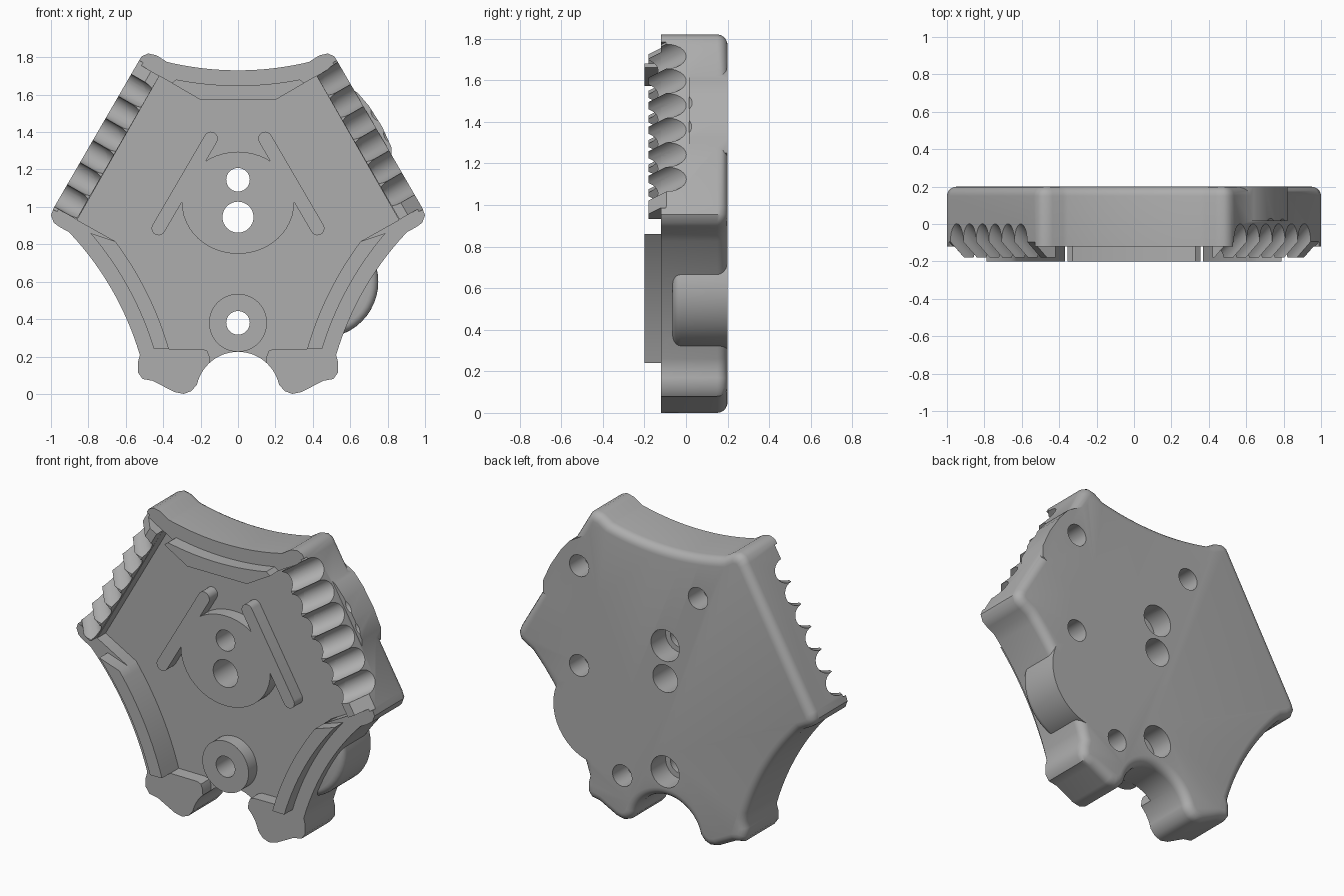
import bpy, bmesh
from math import sin, cos, pi, atan2, radians
from mathutils import Vector, Matrix

old = bpy.data.objects.get("Cube")
if old:
    bpy.data.objects.remove(old, do_unlink=True)

grey = bpy.data.materials.new("plain_grey")
grey.use_nodes = True
grey.diffuse_color = (0.42, 0.42, 0.42, 1)
grey.node_tree.nodes["Principled BSDF"].inputs["Base Color"].default_value = (0.42, 0.42, 0.42, 1)


def inset(pts, d):
    """Move a counter-clockwise outline inwards by d."""
    out = []
    for i, p in enumerate(pts):
        a = (p - pts[i - 1]).normalized()
        b = (pts[(i + 1) % len(pts)] - p).normalized()
        n0, n1 = Vector((-a.y, a.x)), Vector((-b.y, b.x))
        out.append(p + (n0 + n1) * d / (1 + n0.dot(n1)))
    return out


def prism(name, pts, y0, y1, rounding=0, matrix=Matrix()):
    """Extrude an x-z outline from y0 to y1, with an optional round edge at y1."""
    pts = [Vector(p) for p in pts]
    if sum(pts[i - 1].cross(p) for i, p in enumerate(pts)) < 0:
        pts.reverse()
    levels = [(0, y0)]
    if rounding:
        way = 1 if y1 > y0 else -1
        for k in range(6):
            a = k / 5 * pi / 2
            levels.append((rounding * (1 - cos(a)), y1 - way * rounding * (1 - sin(a))))
    else:
        levels.append((0, y1))
    bm = bmesh.new()
    rings = []
    for d, y in levels:
        ring = inset(pts, d) if d else pts
        rings.append([bm.verts.new(matrix @ Vector((p.x, y, p.y))) for p in ring])
    for lo, hi in zip(rings, rings[1:]):
        for i in range(len(pts)):
            bm.faces.new((lo[i - 1], lo[i], hi[i], hi[i - 1]))
    bm.faces.new(rings[0])
    bm.faces.new(rings[-1])
    bmesh.ops.recalc_face_normals(bm, faces=bm.faces)
    mesh = bpy.data.meshes.new(name)
    bm.to_mesh(mesh)
    bm.free()
    mesh.materials.append(grey)
    ob = bpy.data.objects.new(name, mesh)
    bpy.context.collection.objects.link(ob)
    return ob


def activate(ob):
    bpy.ops.object.select_all(action='DESELECT')
    ob.select_set(True)
    bpy.context.view_layer.objects.active = ob


def combine(targets, tool, operation='DIFFERENCE'):
    """Apply a boolean to each target, then remove the tool."""
    for ob in targets:
        activate(ob)
        mod = ob.modifiers.new("combine", 'BOOLEAN')
        mod.operation, mod.solver, mod.object = operation, 'EXACT', tool
        bpy.ops.object.modifier_apply(modifier=mod.name)
    bpy.data.objects.remove(tool, do_unlink=True)


def arc(c, r, p0, p1, n=14):
    a0, a1 = (atan2(p[1] - c[1], p[0] - c[0]) for p in (p0, p1))
    return [(c[0] + r * cos(a0 + (a1 - a0) * i / n), c[1] + r * sin(a0 + (a1 - a0) * i / n))
            for i in range(n + 1)]


def ellipse(x, z, rx, rz=None, n=48):
    rz = rz or rx
    return [(x + rx * cos(2 * pi * i / n), z + rz * sin(2 * pi * i / n)) for i in range(n)]


def mirror(pts, side=-1):
    return [(side * x, z) for x, z in pts]


def symmetric(half):
    """Close a right half outline, skipping doubled points on the axis."""
    return half + [(-x, z) for x, z in reversed(half) if x > 1e-4]


# Six-sided plate with hollow sides, rounded tips and a round notch below
TOP, SIDE = (0, 3.357), (2.085, -0.2535)
half = arc(TOP, 1.627, (0, 0), (0.38, 1.775))
half += [(0.435, 1.81), (0.48, 1.82), (0.515, 1.805), (0.535, 1.772),
         (0.985, 0.995), (1.0, 0.955), (0.985, 0.915), (0.95, 0.89)]
half += arc(SIDE, 1.627, (0.904, 0.867), (0.524, 0.208))
half += [(0.535, 0.17), (0.535, 0.115), (0.51, 0.08), (0.455, 0.07),
         (0.34, 0.01), (0.29, 0), (0.25, 0.015)]
half += arc((0, 0), 0.225, (0.22, 0.05), (0, 1))
plate = prism("plate", symmetric(half), -0.12, 0.2, 0.05)

# Bulges on the back of the left side
combine([plate], prism("lower_bulge", ellipse(0.45, 0.6, 0.3), 0.2, -0.065, 0.04), 'UNION')
bulge = [(0.45, 1.3), (0.5, 1.69), (0.58, 1.645), (0.64, 1.61), (0.7, 1.54),
         (0.77, 1.43), (0.82, 1.32), (0.82, 1.25), (0.6, 1.1)]
combine([plate], prism("upper_bulge", bulge, 0.015, 0.2), 'UNION')

# Shallow recess in the front
recess = [(0.2, 1.572), (0.42, 1.7), (0.86, 0.93)]
recess += arc(SIDE, 1.785, (0.65, 0.82), (0.375, 0.24))
recess += [(0.19, 0.24), (0.165, 0.23), (0.153, 0.2), (0.15, 0.05)]
combine([plate], prism("recess", symmetric(recess), -0.5, -0.04))

# Toothed ridges: sloping scalloped grooves along both upper edges
PITCH, parts = 0.1365, [plate]
for side, word, start in ((1, "left", 0.45), (-1, "right", 0.376)):
    n = Vector((0.866 * side, 0, 0.5))
    t = Vector((-0.5 * side, 0, 0.866))
    back = Vector((0, 1, 0))
    corners = [n * a + t * s for a, s in
               ((1.214, 0.375), (1.348, 0.375), (1.348, 1.262), (1.214, 1.262))]
    ridge = prism(word + "_toothed_ridge", [(c.x, c.z) for c in corners], -0.18, 0.0)
    profile = [(0.36, 0.3), (0.36, 0), (start, 0)]
    for i in range(6):
        mid = start + PITCH * (i + 0.5)
        profile += [(mid - PITCH / 2 * cos(k * pi / 12), -PITCH / 2 * sin(k * pi / 12))
                    for k in range(1, 13)]
    end = max(1.28, profile[-1][0] + 0.01)
    profile += [(end, 0), (end, 0.3)]
    slope, up = (n + back).normalized(), (n - back).normalized()
    matrix = Matrix((t, slope, up)).transposed().to_4x4()
    matrix.translation = n * 1.349 - back * 0.096
    combine([plate, ridge], prism("grooves", profile, -0.5, 0.3, 0, matrix))
    parts.append(ridge)

# Raised ribs beside the hollow edges
rib = arc(SIDE, 1.708, (0.79, 0.86), (0.45, 0.24))
rib += arc(SIDE, 1.785, (0.375, 0.24), (0.65, 0.82))
for side, word in ((1, "left"), (-1, "right")):
    parts.append(prism(word + "_rib", mirror(rib, side), -0.2, -0.03))
top_half = arc(TOP, 1.708, (0, 0), (0.33, 1.681)) + [(0.355, 1.662), (0.2, 1.572)]
parts.append(prism("top_rib", symmetric(top_half), -0.2, -0.03))

# Central boss, slanted arms and lower ring
boss = prism("central_boss", ellipse(0, 1.022, 0.3, 0.273), -0.12, -0.03)
ring = prism("lower_ring", ellipse(0, 0.38, 0.155), -0.12, -0.03)
parts += [boss, ring]
hi, lo = Vector((0.145, 1.365)), Vector((0.425, 0.885))
lean = atan2(hi.y - lo.y, hi.x - lo.x)
bar = []
for centre, turn in ((hi, lean - pi / 2), (lo, lean + pi / 2)):
    bar += [(centre.x + 0.037 * cos(turn + pi * k / 10),
             centre.y + 0.037 * sin(turn + pi * k / 10)) for k in range(11)]
for side, word in ((1, "left"), (-1, "right")):
    parts.append(prism(word + "_arm", mirror(bar, side), -0.12, -0.03))

# Through holes, widened from the back, and blind back pockets
for z, r, wide in ((1.145, 0.063, 0.095), (0.945, 0.083, 0), (0.38, 0.063, 0.095)):
    combine([plate, ring if z < 0.5 else boss], prism("hole", ellipse(0, z, r, n=32), -0.5, 0.5))
    if wide:
        combine([plate], prism("wide_hole", ellipse(0, z, wide, n=32), 0.06, 0.5))
for x, z in ((-0.22, 1.49), (0.577, 1.475), (0.577, 0.87), (0.288, 0.28)):
    combine([plate], prism("pocket", ellipse(x, z, 0.065, n=32), 0.06, 0.5))

for ob in parts:
    activate(ob)
    bpy.ops.object.shade_smooth_by_angle(angle=radians(38))
